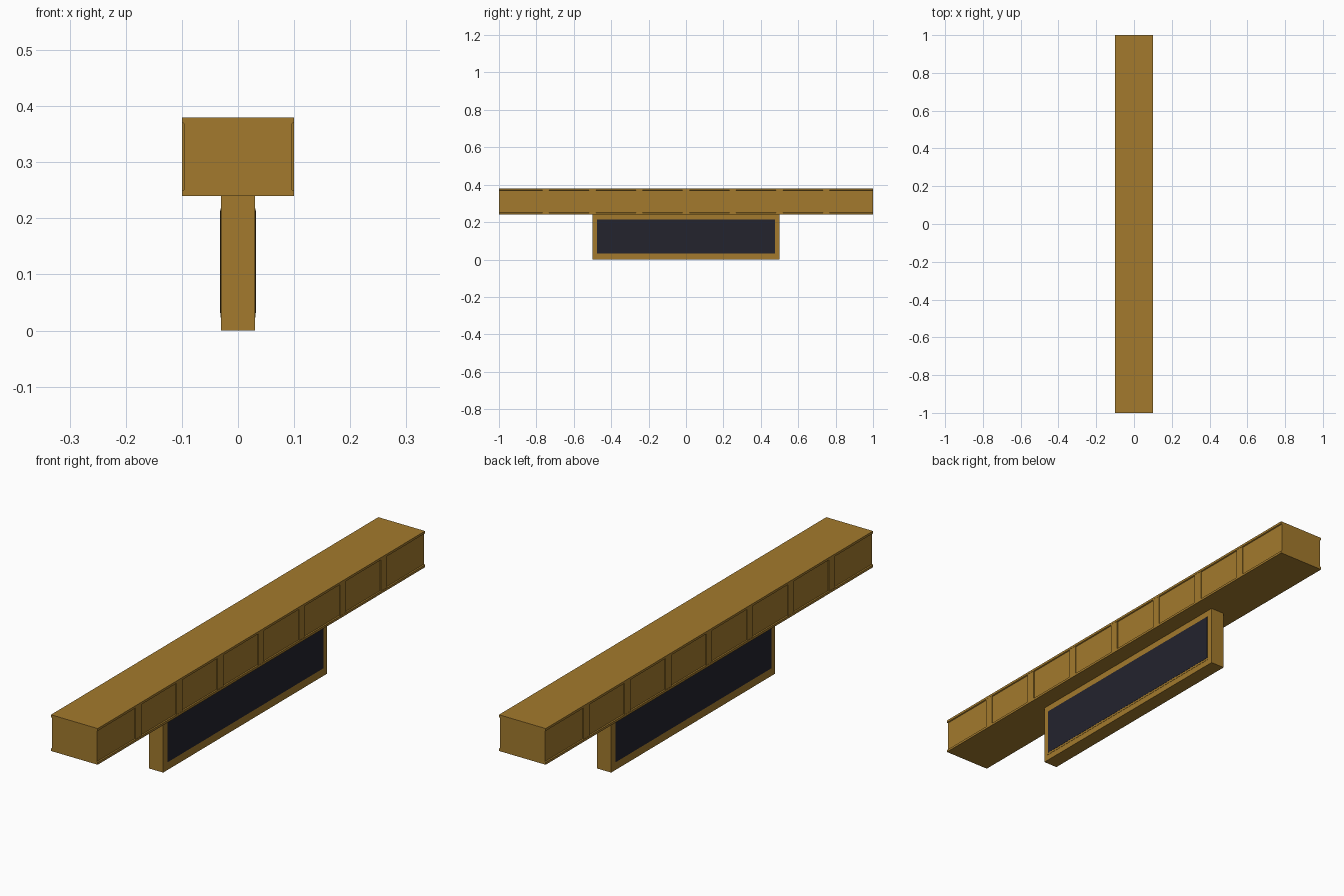
import bpy

if "Cube" in bpy.data.objects:
    bpy.data.objects.remove(bpy.data.objects["Cube"])


def material(name, rgb):
    m = bpy.data.materials.new(name)
    m.diffuse_color = (*rgb, 1.0)
    m.use_nodes = True
    m.node_tree.nodes["Principled BSDF"].inputs["Base Color"].default_value = m.diffuse_color
    return m


wood = material("golden wood", (0.366, 0.195, 0.026))
dark = material("dark glass", (0.017, 0.017, 0.027))


def box(name, x, y, z, mat):
    """Axis-aligned box from (min, max) ranges."""
    corners = [(a, b, c) for a in x for b in y for c in z]
    faces = [(0, 1, 3, 2), (4, 6, 7, 5), (0, 4, 5, 1),
             (2, 3, 7, 6), (0, 2, 6, 4), (1, 5, 7, 3)]
    me = bpy.data.meshes.new(name)
    me.from_pydata(corners, [], faces)
    me.materials.append(mat)
    ob = bpy.data.objects.new(name, me)
    bpy.context.collection.objects.link(ob)
    return ob


def extrude_profile(name, pts, y0, y1, mat):
    """Closed x-z profile (counter-clockwise seen from the front) run along y."""
    n = len(pts)
    verts = [(x, y0, z) for x, z in pts] + [(x, y1, z) for x, z in pts]
    faces = [tuple(range(n)), tuple(reversed(range(n, 2 * n)))]
    faces += [(i, i + n, (i + 1) % n + n, (i + 1) % n) for i in range(n)]
    me = bpy.data.meshes.new(name)
    me.from_pydata(verts, [], faces)
    me.materials.append(mat)
    ob = bpy.data.objects.new(name, me)
    bpy.context.collection.objects.link(ob)


# Beam with thin lips along the top and bottom of both long sides
right = [(0.1, 0.24), (0.1, 0.249), (0.096, 0.251),
         (0.096, 0.369), (0.1, 0.371), (0.1, 0.38)]
extrude_profile("beam", right + [(-x, z) for x, z in reversed(right)], -1, 1, wood)

# Hanging sign box below the beam
box("sign_box", (-0.03, 0.03), (-0.5, 0.5), (0, 0.24), wood)

for s, side in ((-1, "left"), (1, "right")):
    # Upright battens between the beam panels
    for i in range(7):
        y = -0.75 + 0.25 * i
        box(f"{side}_batten_{i + 1}", sorted((s * 0.094, s * 0.0995)),
            (y - 0.018, y + 0.018), (0.249, 0.371), wood)
    # Thin trim and dark panel on the sign
    box(f"{side}_panel_trim", sorted((s * 0.029, s * 0.031)),
        (-0.48, 0.48), (0.023, 0.218), wood)
    box(f"{side}_dark_panel", sorted((s * 0.0295, s * 0.0318)),
        (-0.476, 0.476), (0.031, 0.214), dark)
